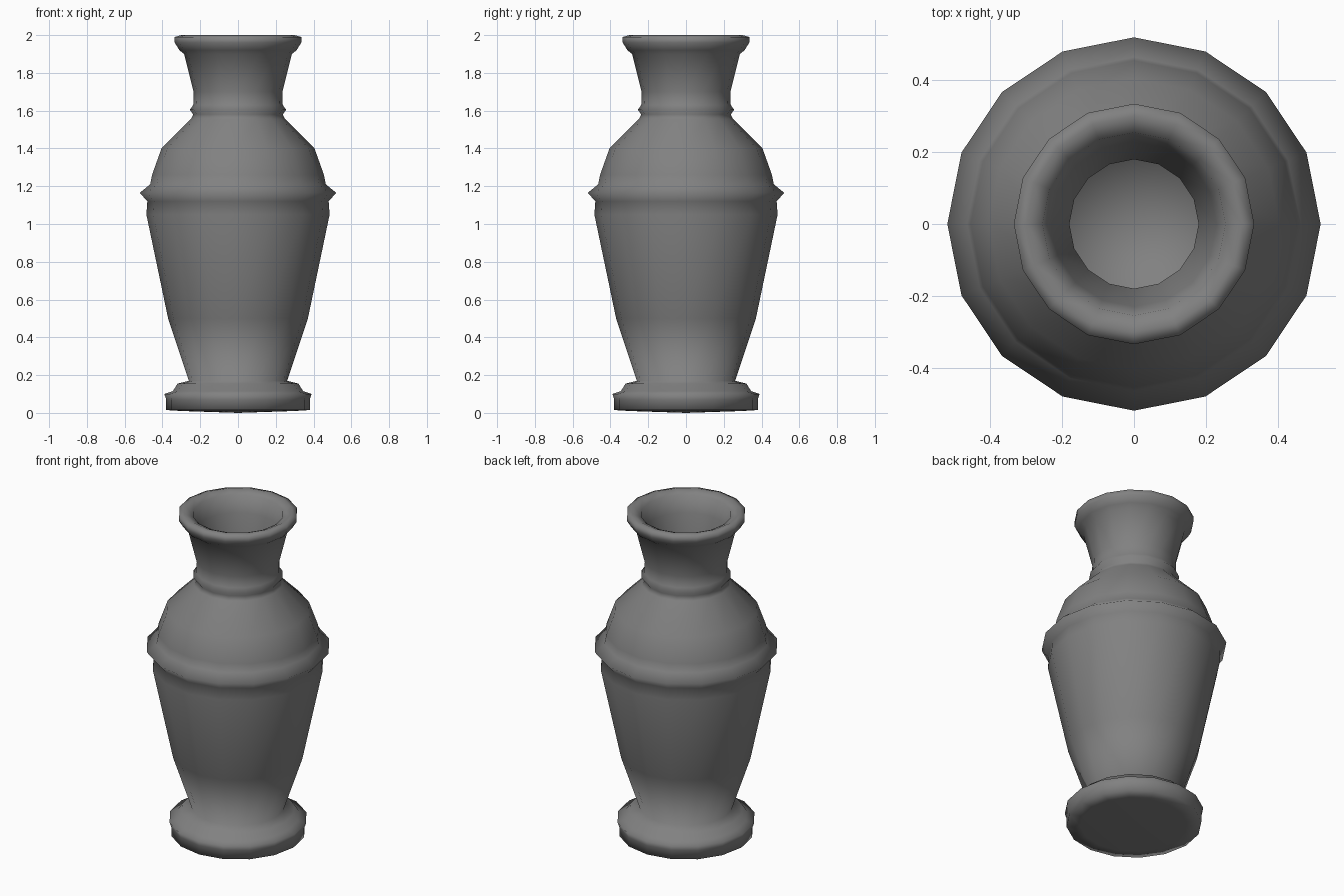
import bpy, bmesh
from math import tau
from mathutils import Matrix, Vector

cube = bpy.data.objects.get("Cube")
if cube:
    bpy.data.objects.remove(cube, do_unlink=True)

SIDES = 16

# Single stone colour
stone = bpy.data.materials.new("dark grey stone")
stone.use_nodes = True
colour = (0.22, 0.22, 0.22, 1)
stone.diffuse_color = colour
stone.node_tree.nodes["Principled BSDF"].inputs["Base Color"].default_value = colour

# Profile sections as (radius, height), from the underside up and back down inside
foot = [(0, 0), (0.3, 0.01), (0.38, 0.015), (0.38, 0.07), (0.39, 0.1),
        (0.345, 0.115), (0.32, 0.155), (0.26, 0.17)]
body = [(0.37, 0.5), (0.485, 1.05), (0.48, 1.12)]
band = [(0.52, 1.165), (0.465, 1.21)]
shoulder = [(0.455, 1.26), (0.405, 1.4), (0.25, 1.555)]
collar = [(0.237, 1.58), (0.255, 1.605), (0.237, 1.63)]
neck = [(0.235, 1.7), (0.285, 1.9)]
lip = [(0.31, 1.92), (0.335, 1.96), (0.335, 1.99), (0.3, 2.0), (0.255, 1.98)]
inside = [(0.23, 1.88), (0.18, 1.7), (0.18, 1.6), (0.35, 1.38), (0.42, 1.15),
          (0.42, 1.05), (0.32, 0.5), (0.2, 0.25), (0, 0.2)]


def lathe(name, profile):
    """Turn a profile around the z axis into a smooth closed shell."""
    bm = bmesh.new()
    verts = [bm.verts.new((r, 0, z)) for r, z in profile]
    edges = [bm.edges.new(pair) for pair in zip(verts, verts[1:])]
    bmesh.ops.spin(bm, geom=verts + edges, cent=(0, 0, 0), axis=(0, 0, 1),
                   angle=tau, steps=SIDES)
    bmesh.ops.remove_doubles(bm, verts=bm.verts, dist=0.0005)
    bmesh.ops.recalc_face_normals(bm, faces=bm.faces)
    for face in bm.faces:
        face.smooth = True
    mesh = bpy.data.meshes.new(name)
    bm.to_mesh(mesh)
    bm.free()
    mesh.materials.append(stone)
    obj = bpy.data.objects.new(name, mesh)
    bpy.context.collection.objects.link(obj)
    return obj


lathe("vase", foot + body + band + shoulder + collar + neck + lip + inside)
